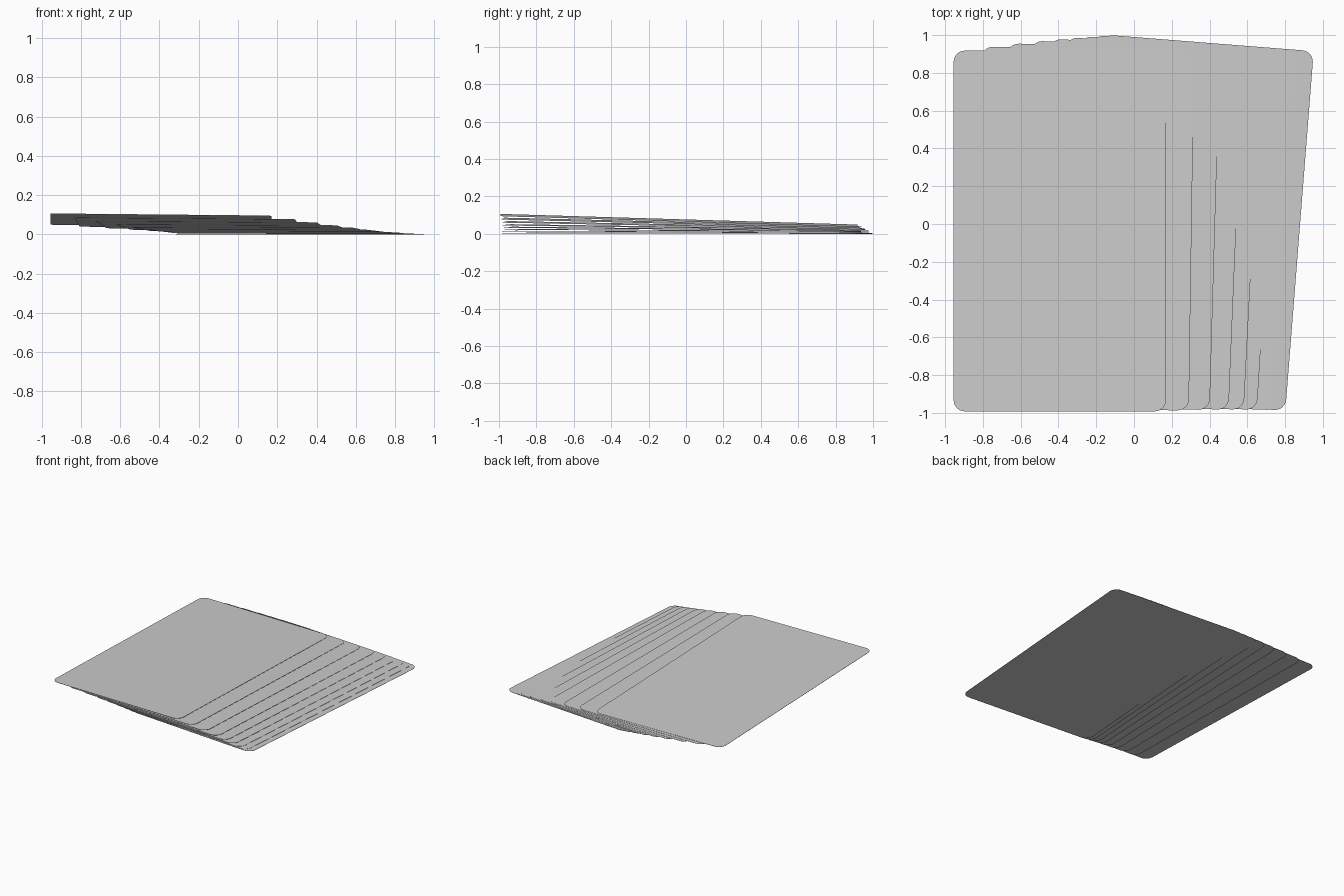
import bpy, bmesh, math
from mathutils import Vector, Matrix

cube = bpy.data.objects.get("Cube")
if cube:
    bpy.data.objects.remove(cube, do_unlink=True)

card_grey = bpy.data.materials.new("card_grey")
card_grey.use_nodes = True
COLOUR = (0.6, 0.6, 0.6, 1)
card_grey.diffuse_color = COLOUR
card_grey.node_tree.nodes["Principled BSDF"].inputs["Base Color"].default_value = COLOUR

# Outline of the unrotated top card
LEFT, RIGHT, FRONT, BACK = -0.955, 0.17, -0.992, 0.918
RADIUS, THICK = 0.06, 0.0015
PIVOT = Vector((0.52, -9.0, 0))
SPREAD = 0.63


def rounded_outline(steps=6):
    corners = [(RIGHT - RADIUS, BACK - RADIUS), (LEFT + RADIUS, BACK - RADIUS),
               (LEFT + RADIUS, FRONT + RADIUS), (RIGHT - RADIUS, FRONT + RADIUS)]
    points = []
    for i, (cx, cy) in enumerate(corners):
        for s in range(steps + 1):
            a = math.pi / 2 * (i + s / steps)
            points.append(Vector((cx + RADIUS * math.cos(a), cy + RADIUS * math.sin(a), 0)))
    return points


def make_card(name, offset):
    # Each lower card fans out further and lies flatter
    lift = max(1 - offset / SPREAD, 0)
    turn = Matrix.Rotation(-offset / 8.0, 4, 'Z')
    bm = bmesh.new()
    verts = []
    for p in rounded_outline():
        u = (p.x - LEFT) / (RIGHT - LEFT)
        v = (p.y - FRONT) / (BACK - FRONT)
        q = PIVOT + turn @ (p - PIVOT)
        q.z = lift * (0.105 - 0.011 * u - 0.057 * v)
        verts.append(bm.verts.new(q))
    face = bm.faces.new(verts)
    # Give the sheet a thin edge
    top = bmesh.ops.extrude_face_region(bm, geom=[face])["geom"]
    bmesh.ops.translate(bm, vec=(0, 0, THICK),
                        verts=[g for g in top if isinstance(g, bmesh.types.BMVert)])
    bmesh.ops.recalc_face_normals(bm, faces=bm.faces)
    mesh = bpy.data.meshes.new(name)
    bm.to_mesh(mesh)
    bm.free()
    mesh.materials.append(card_grey)
    bpy.context.collection.objects.link(bpy.data.objects.new(name, mesh))


# Fanned cards, from the top of the stack to the bottom
for i, offset in enumerate([0, 0.12, 0.23, 0.33, 0.41, 0.48, 0.54, 0.59, SPREAD]):
    make_card(f"card_{i + 1}", offset)
